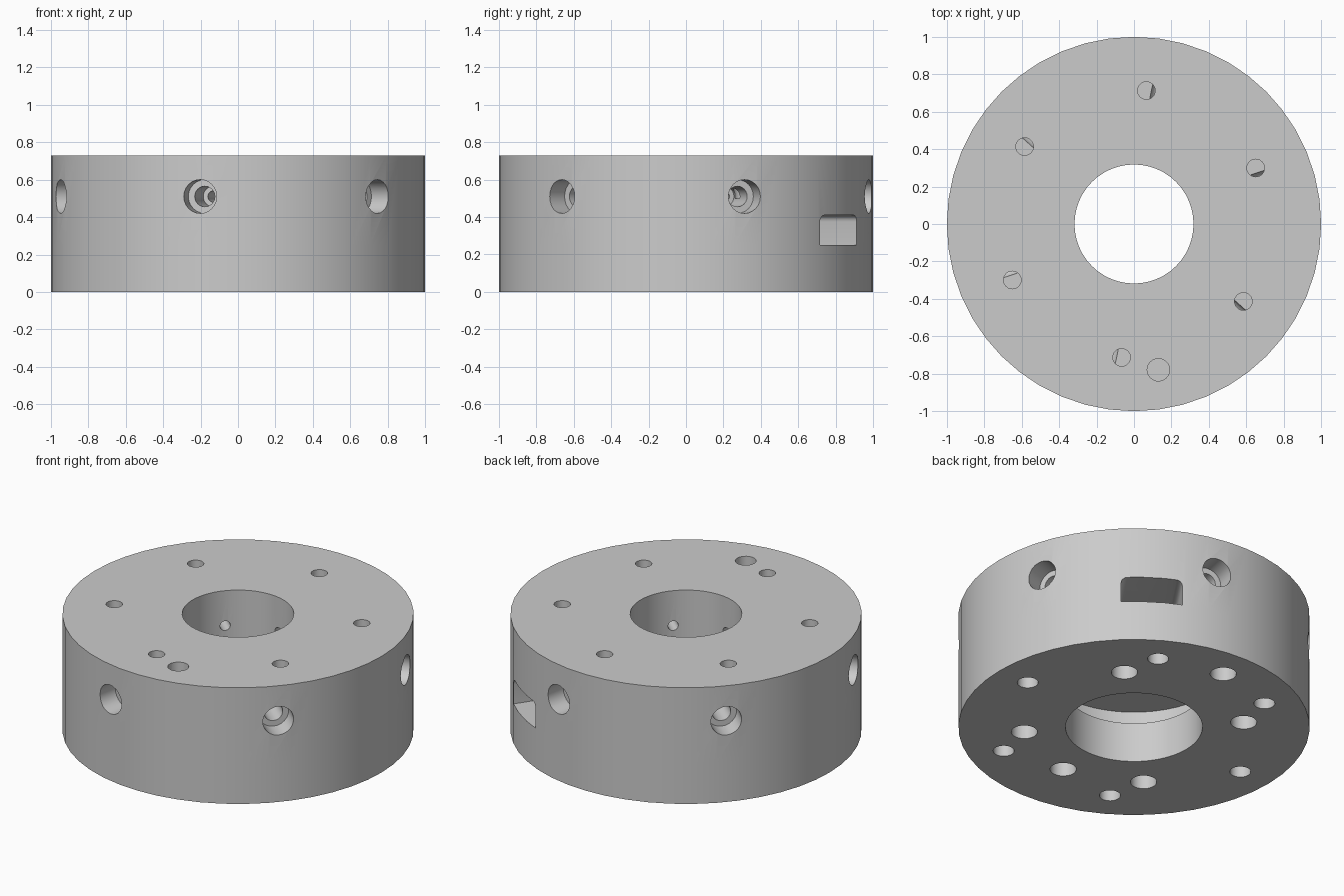
import bpy, bmesh, math
from mathutils import Matrix, Vector

if "Cube" in bpy.data.objects:
    bpy.data.objects.remove(bpy.data.objects["Cube"])

H, SPLIT, MID = 0.73, 0.25, 0.51     # total height, joint height, side-bore height

grey = bpy.data.materials.new("plain_grey")
grey.diffuse_color = (0.6, 0.6, 0.6, 1)
grey.use_nodes = True
grey.node_tree.nodes["Principled BSDF"].inputs["Base Color"].default_value = grey.diffuse_color


def new_object(name, bm):
    bmesh.ops.recalc_face_normals(bm, faces=bm.faces)
    me = bpy.data.meshes.new(name)
    bm.to_mesh(me)
    bm.free()
    ob = bpy.data.objects.new(name, me)
    bpy.context.scene.collection.objects.link(ob)
    return ob


def cylinder(name, p, q, r, n=24):
    """Closed cylinder between two points."""
    p, q = Vector(p), Vector(q)
    d = q - p
    m = Matrix.Translation((p + q) / 2) @ d.to_track_quat('Z', 'Y').to_matrix().to_4x4()
    bm = bmesh.new()
    bmesh.ops.create_cone(bm, cap_ends=True, segments=n, radius1=r, radius2=r,
                          depth=d.length, matrix=m)
    return new_object(name, bm)


def polar(r, deg, z):
    a = math.radians(deg)
    return (r * math.cos(a), r * math.sin(a), z)


def cut(target, cutter):
    cutter.hide_render = True
    mod = target.modifiers.new("cut", 'BOOLEAN')
    mod.operation, mod.solver, mod.object = 'DIFFERENCE', 'EXACT', cutter
    bpy.context.view_layer.update()
    dg = bpy.context.evaluated_depsgraph_get()
    me = bpy.data.meshes.new_from_object(target.evaluated_get(dg))
    target.modifiers.clear()
    target.data = me
    bpy.data.objects.remove(cutter)


def drill(target, r_pos, deg, z0, z1, radius):
    cut(target, cylinder("cutter", polar(r_pos, deg, z0), polar(r_pos, deg, z1), radius))


# Base disc with wide centre bore and bolt holes
base = cylinder("base_disc", (0, 0, 0), (0, 0, SPLIT), 1.0, 48)
cut(base, cylinder("cutter", (0, 0, -0.1), (0, 0, 0.4), 0.39, 48))
for k in range(6):
    drill(base, 0.79, 60 * k, -0.1, 0.4, 0.06)
for deg in (45, 135, 225, 315, 270):
    drill(base, 0.627, deg, -0.1, 0.4, 0.075)
drill(base, 0.79, 90, -0.1, 0.4, 0.075)

# Upper housing: centre bore and hidden cavity underneath
housing = cylinder("upper_housing", (0, 0, SPLIT), (0, 0, H), 1.0, 48)
cut(housing, cylinder("cutter", (0, 0, 0), (0, 0, 1), 0.318, 48))
cut(housing, cylinder("cutter", (0, 0, 0.1), (0, 0, 0.41), 0.54, 48))

# Cable slot from the cavity out through the wall, rounded upper corners
bm = bmesh.new()
bmesh.ops.create_cube(bm, size=1, matrix=Matrix.Diagonal((0.75, 0.35, 0.31, 1)))
edges = [e for e in bm.edges
         if abs((e.verts[0].co - e.verts[1].co).x) > 0.5]
bmesh.ops.bevel(bm, geom=edges, offset=0.035, segments=5, profile=0.5, affect='EDGES')
bm.transform(Matrix.Rotation(math.radians(55.9), 4, 'Z') @ Matrix.Translation((0.82, 0, 0.255)))
cut(housing, new_object("cutter", bm))

# Stepped radial side bores and the blind holes in the top face
for k in range(6):
    side = 18.3 + 60 * k
    for inner, outer, rad in ((0.875, 1.1, 0.09), (0.65, 1.1, 0.055), (0.2, 1.1, 0.03)):
        cut(housing, cylinder("cutter", polar(inner, side, MID), polar(outer, side, MID), rad))
    drill(housing, 0.716, 24.7 + 60 * k, 0.5, 0.9, 0.047)
drill(housing, 0.79, -80.5, 0.1, 0.9, 0.06)

# Material and shading
for ob in (base, housing):
    ob.data.materials.clear()
    ob.data.materials.append(grey)
    bpy.ops.object.select_all(action='DESELECT')
    ob.select_set(True)
    bpy.context.view_layer.objects.active = ob
    bpy.ops.object.shade_smooth_by_angle(angle=math.radians(30))
